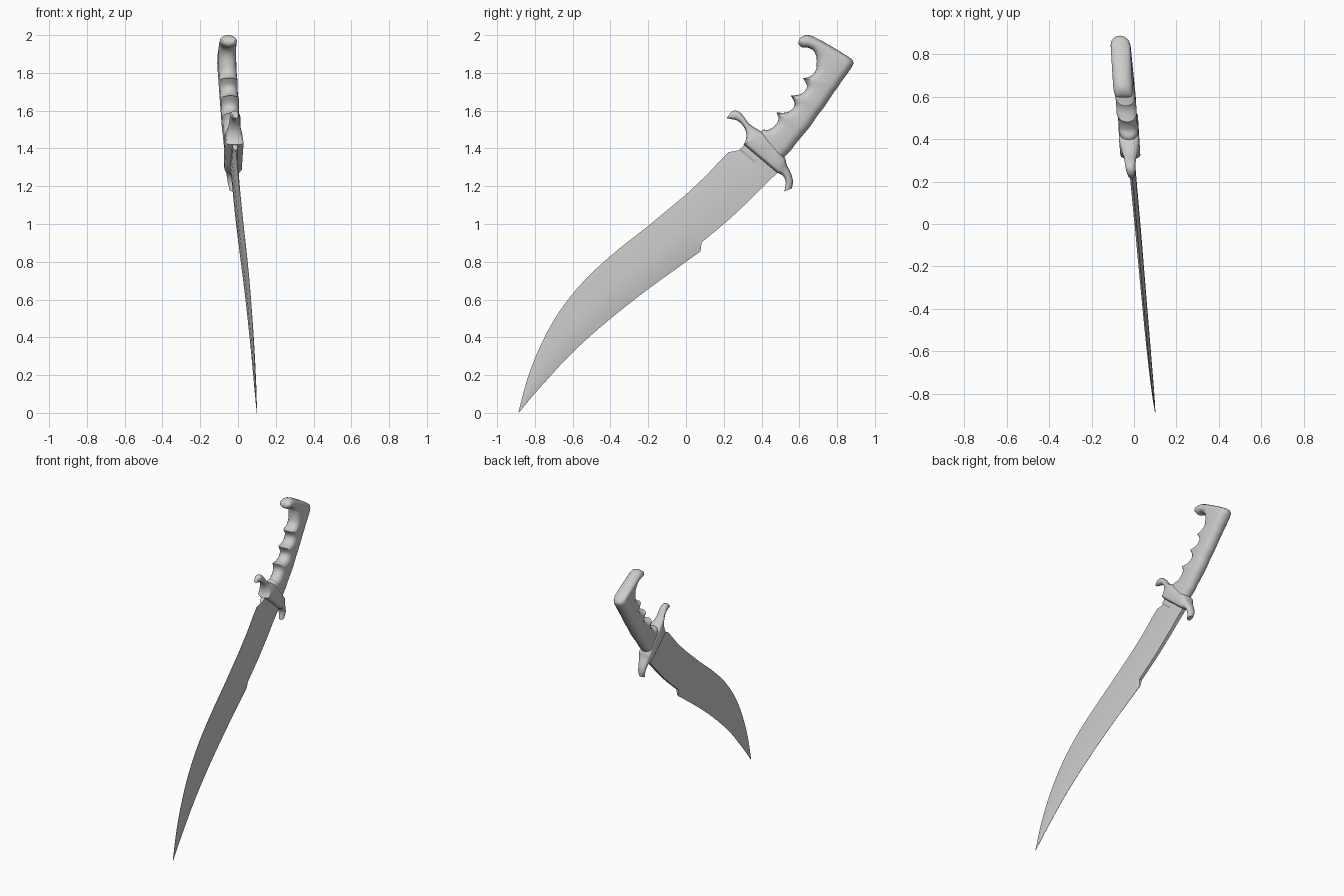
import bpy, bmesh, math


def lean(y, z):
    # The whole knife lies in a slightly tilted plane
    return 0.0366 - 0.0715 * y - 0.0215 * z


def smooth_path(stations, corners, steps):
    # Catmull-Rom through the stations; a corner is doubled to stay sharp
    p = []
    for i, s in enumerate(stations):
        p += [s, s] if i in corners else [s]
    out = [p[0]]
    for i in range(len(p) - 1):
        b, c = p[i], p[i + 1]
        if b == c:
            continue
        a, d = p[max(i - 1, 0)], p[min(i + 2, len(p) - 1)]
        for k in range(1, steps + 1):
            t = k / steps
            out.append(tuple(
                0.5 * (2 * q + (r - o) * t + (2 * o - 5 * q + 4 * r - s) * t * t
                       + (3 * q - o - 3 * r + s) * t ** 3)
                for o, q, r, s in zip(a, b, c, d)))
    return out


def loft(name, stations, section, corners=(), steps=3, angle=35):
    # Each station: y, z of one edge, y, z of the other edge, then thickness data
    bm = bmesh.new()
    rings = []
    for st in smooth_path(stations, corners, steps):
        y0, z0, y1, z1 = st[:4]
        length = math.hypot(y1 - y0, z1 - z0)
        ring = []
        for t, x in section(length, *st[4:]):
            y, z = y0 + (y1 - y0) * t, z0 + (z1 - z0) * t
            ring.append(bm.verts.new((x + lean(y, z), y, z)))
        rings.append(ring)
    n = len(rings[0])
    for r, s in zip(rings, rings[1:]):
        for i in range(n):
            j = (i + 1) % n
            bm.faces.new((r[i], r[j], s[j], s[i]))
    bm.faces.new(rings[0][::-1])
    bm.faces.new(rings[-1])
    bmesh.ops.remove_doubles(bm, verts=bm.verts, dist=0.0002)
    bmesh.ops.recalc_face_normals(bm, faces=bm.faces)
    mesh = bpy.data.meshes.new(name)
    bm.to_mesh(mesh)
    bm.free()
    ob = bpy.data.objects.new(name, mesh)
    bpy.context.collection.objects.link(ob)
    bpy.ops.object.select_all(action='DESELECT')
    ob.select_set(True)
    bpy.context.view_layer.objects.active = ob
    bpy.ops.object.shade_smooth_by_angle(angle=math.radians(angle))
    return ob


def rounded(radius):
    # Flat-sided section with rounded ends
    def section(length, h):
        r = min(radius / max(length, 1e-5), 0.5)
        pts = []
        for k in range(9):
            a = math.pi * k / 8
            pts.append((r - r * math.sin(a), -h * math.cos(a)))
        for k in range(9):
            a = math.pi * k / 8
            pts.append((1 - r + r * math.sin(a), h * math.cos(a)))
        return pts
    return section


def blade_section(length, h, a, b):
    side = [(0, a), (0.45, h), (0.78, h), (1, b)]
    return side_pair(side)


def side_pair(side):
    return [(t, x) for t, x in side] + [(t, -x) for t, x in reversed(side)]


# Blade: cutting edge, spine, half thickness of body, edge and spine
T = 0.0008
blade = [
    (0.33, 1.44, 0.50, 1.285, .015, .013, .013),
    (0.289, 1.399, 0.464, 1.252, .015, .013, .013),
    (0.28, 1.39, 0.455, 1.245, .015, T, .013),
    (0.225, 1.38, 0.40, 1.19, .0145, T, .012),
    (0.18, 1.335, 0.33, 1.12, .014, T, .012),
    (0.10, 1.25, 0.22, 1.017, .0135, T, .011),
    (-0.015, 1.143, 0.082, 0.902, .013, T, .010),
    (-0.035, 1.127, 0.077, 0.855, .0125, T, .002),
    (-0.20, 0.99, -0.06, 0.757, .012, T, T),
    (-0.35, 0.872, -0.21, 0.648, .011, T, T),
    (-0.50, 0.74, -0.38, 0.515, .010, T, T),
    (-0.61, 0.618, -0.52, 0.395, .009, T, T),
    (-0.70, 0.49, -0.64, 0.28, .0075, T, T),
    (-0.78, 0.335, -0.74, 0.17, .006, T, T),
    (-0.84, 0.18, -0.82, 0.08, .004, T, T),
    (-0.888, 0.0, -0.884, 0.002, .001, T, T),
]
loft("blade", blade, blade_section, corners=(1, 2, 3, 6, 7), angle=12)

# Guard: handle side, blade side, half thickness, from upper to lower prong
guard = [
    (0.235, 1.59, 0.215, 1.56, .014),
    (0.255, 1.60, 0.24, 1.555, .021),
    (0.28, 1.595, 0.27, 1.548, .024),
    (0.305, 1.57, 0.298, 1.525, .027),
    (0.335, 1.53, 0.317, 1.49, .033),
    (0.385, 1.498, 0.318, 1.45, .042),
    (0.42, 1.475, 0.305, 1.42, .047),
    (0.525, 1.35, 0.48, 1.272, .046),
    (0.535, 1.31, 0.51, 1.258, .036),
    (0.555, 1.27, 0.525, 1.235, .030),
    (0.567, 1.225, 0.528, 1.21, .025),
    (0.56, 1.188, 0.52, 1.172, .017),
]
loft("guard", guard, rounded(0.02), corners=(6, 7))

# Handle: finger side, back side, half thickness, from guard to hooked pommel
handle = [
    (0.35, 1.43, 0.49, 1.31, .042),
    (0.40, 1.495, 0.525, 1.36, .043),
    (0.435, 1.498, 0.555, 1.39, .044),
    (0.47, 1.52, 0.585, 1.43, .045),
    (0.49, 1.555, 0.61, 1.46, .046),
    (0.48, 1.59, 0.64, 1.495, .047),
    (0.53, 1.59, 0.66, 1.52, .047),
    (0.565, 1.61, 0.68, 1.55, .047),
    (0.575, 1.64, 0.70, 1.58, .047),
    (0.555, 1.68, 0.725, 1.61, .047),
    (0.60, 1.685, 0.745, 1.64, .047),
    (0.63, 1.705, 0.765, 1.67, .047),
    (0.64, 1.735, 0.785, 1.70, .047),
    (0.62, 1.772, 0.805, 1.725, .047),
    (0.655, 1.78, 0.82, 1.75, .047),
    (0.685, 1.81, 0.85, 1.79, .047),
    (0.692, 1.85, 0.88, 1.835, .047),
    (0.69, 1.885, 0.885, 1.86, .046),
    (0.68, 1.91, 0.86, 1.885, .046),
    (0.665, 1.925, 0.77, 1.94, .046),
    (0.64, 1.935, 0.695, 1.982, .046),
    (0.615, 1.935, 0.65, 2.0, .045),
    (0.597, 1.95, 0.62, 1.995, .041),
    (0.595, 1.965, 0.603, 1.983, .033),
]
loft("handle", handle, rounded(0.045), corners=(5, 9, 13))
